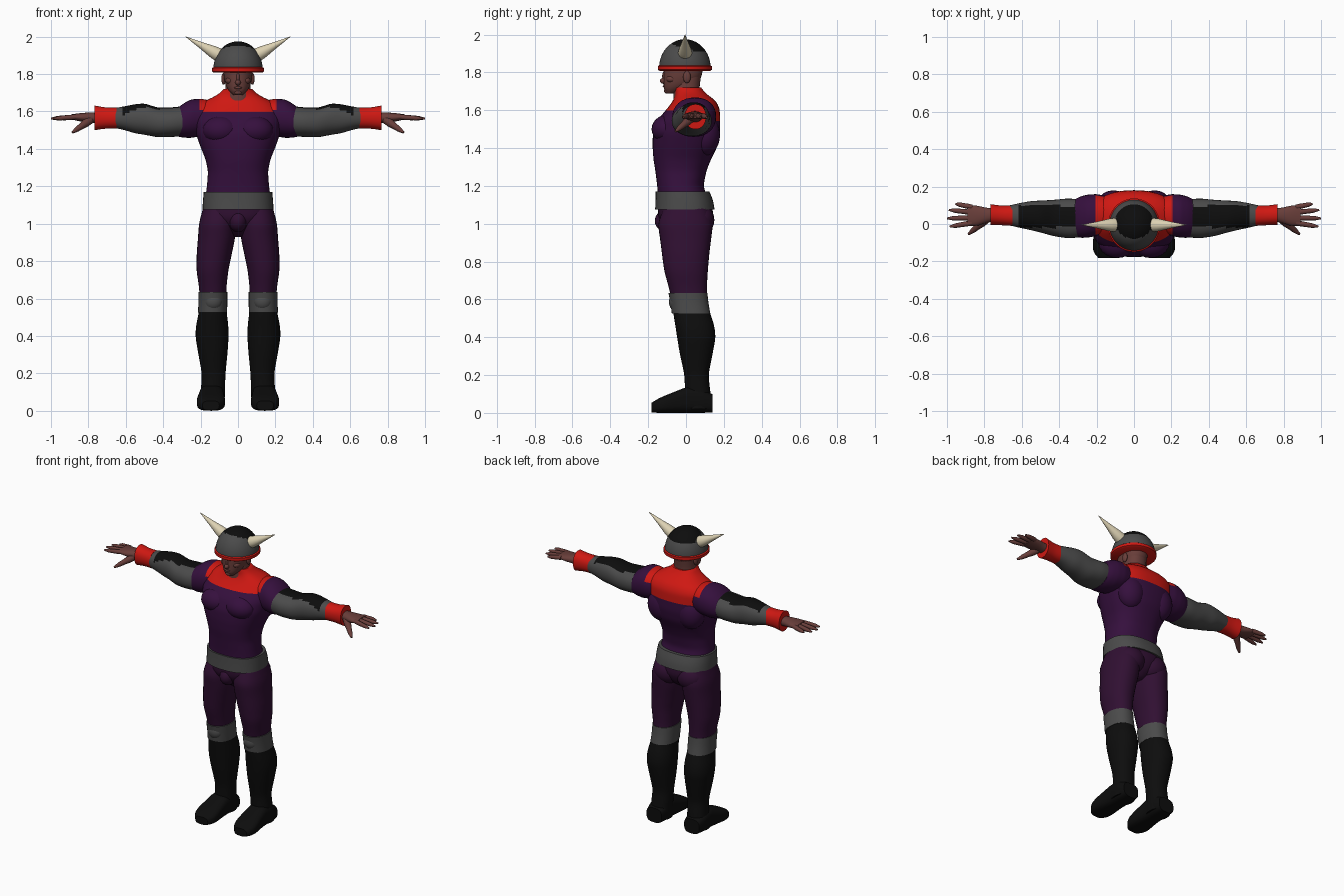
import bpy, bmesh, math
from mathutils import Vector, Matrix

if "Cube" in bpy.data.objects:
    bpy.data.objects.remove(bpy.data.objects["Cube"], do_unlink=True)


def material(name, rgb):
    m = bpy.data.materials.new(name)
    m.use_nodes = True
    m.diffuse_color = (*rgb, 1)
    bsdf = m.node_tree.nodes["Principled BSDF"]
    bsdf.inputs["Base Color"].default_value = (*rgb, 1)
    bsdf.inputs["Roughness"].default_value = 0.8
    return m


PURPLE = material("purple shirt", (0.036, 0.005, 0.047))
PLUM = material("plum trousers", (0.03, 0.005, 0.032))
RED = material("red trim", (0.62, 0.009, 0.006))
GREY = material("grey cloth", (0.07, 0.07, 0.07))
BLACK = material("black", (0.004, 0.004, 0.004))
SKIN = material("brown skin", (0.14, 0.048, 0.042))
HORN = material("ivory horn", (0.72, 0.64, 0.45))


def finish(name, bm, mats, rule=None, mirror=False):
    bmesh.ops.recalc_face_normals(bm, faces=bm.faces)
    for f in bm.faces:
        f.smooth = True
        if rule:
            f.material_index = int(rule(f.calc_center_median()))
    me = bpy.data.meshes.new(name)
    bm.to_mesh(me)
    bm.free()
    for m in mats:
        me.materials.append(m)
    me.set_sharp_from_angle(angle=math.radians(45))
    ob = bpy.data.objects.new(name, me)
    bpy.context.scene.collection.objects.link(ob)
    if mirror:
        ob.modifiers.new("mirror", "MIRROR")
    return ob


def resample(rows, n):
    """Even rows along the first value, softened so the profile flows."""
    lo, hi, out = rows[0][0], rows[-1][0], []
    for i in range(n + 1):
        t = lo + (hi - lo) * i / n
        k = 0
        while k < len(rows) - 2 and (rows[k + 1][0] - t) * (hi - lo) < 0:
            k += 1
        a, b = rows[k], rows[k + 1]
        f = (t - a[0]) / (b[0] - a[0])
        out.append([p + (q - p) * f for p, q in zip(a, b)])
    for _ in range(3):
        out = [out[0]] + [[(p + 2 * q + r) / 4 for p, q, r in zip(*out[i - 1:i + 2])]
                          for i in range(1, n)] + [out[-1]]
    return out


def loft(name, axis, rows, mats, rule=None, mirror=False, n=24, sides=32, power=2.2):
    """Rows are: position on the axis, two centre values, two radii."""
    bm = bmesh.new()
    rings = []
    for t, a, b, ra, rb in (resample(rows, n) if n else rows):
        ring = []
        for i in range(sides):
            ang = math.tau * i / sides
            c, s = math.cos(ang), math.sin(ang)
            u = a + ra * math.copysign(abs(c) ** (2 / power), c)
            v = b + rb * math.copysign(abs(s) ** (2 / power), s)
            ring.append(bm.verts.new({"x": (t, u, v), "y": (u, t, v), "z": (u, v, t)}[axis]))
        rings.append(ring)
    for r, q in zip(rings, rings[1:]):
        for i in range(sides):
            j = (i + 1) % sides
            bm.faces.new((r[i], r[j], q[j], q[i]))
    bm.faces.new(rings[0])
    bm.faces.new(rings[-1])
    return finish(name, bm, mats, rule, mirror)


def blob(name, centre, radii, mat, mirror=False):
    bm = bmesh.new()
    bmesh.ops.create_uvsphere(bm, u_segments=20, v_segments=12, radius=1,
                              matrix=Matrix.Translation(centre) @ Matrix.Diagonal((*radii, 1)))
    return finish(name, bm, [mat], None, mirror)


def taper(name, start, end, radii, mat, sides=14):
    """A mirrored straight limb with radii spread evenly along it."""
    start, end = Vector(start), Vector(end)
    turn = (end - start).to_track_quat("Z", "Y")
    bm = bmesh.new()
    rings = []
    for k, r in enumerate(radii):
        c = start.lerp(end, k / (len(radii) - 1))
        rings.append([bm.verts.new(c + turn @ Vector((r * math.cos(math.tau * i / sides),
                                                      r * math.sin(math.tau * i / sides), 0)))
                      for i in range(sides)])
    for r, q in zip(rings, rings[1:]):
        for i in range(sides):
            j = (i + 1) % sides
            bm.faces.new((r[i], r[j], q[j], q[i]))
    bm.faces.new(rings[0])
    bm.faces.new(rings[-1])
    return finish(name, bm, [mat], None, True)


# Torso with red yoke, lower at the back
def yoke(c):
    return abs(c.x) < 0.215 and c.z > (1.6 if c.y < 0.04 else 1.54)


loft("torso", "z", [
    (1.1, 0, -.01, .18, .135), (1.2, 0, -.03, .166, .122), (1.28, 0, -.027, .16, .135),
    (1.34, 0, -.02, .172, .152), (1.41, 0, -.005, .2, .172), (1.48, 0, .003, .225, .178),
    (1.55, 0, .015, .235, .165), (1.61, 0, .04, .225, .138), (1.655, 0, .045, .185, .11),
    (1.685, 0, .025, .11, .08), (1.72, 0, .008, .076, .072)],
    [PURPLE, RED], yoke, n=56, sides=48, power=2.4)
blob("chest_muscles", (.09, -.1, 1.5), (.1, .082, .075), PURPLE, True)
blob("back_muscles", (.11, .1, 1.47), (.09, .08, .11), PURPLE, True)
loft("shoulders", "x", [
    (.15, .05, 1.57, .1, .09), (.2, .048, 1.568, .112, .1), (.25, .042, 1.562, .115, .103),
    (.29, .036, 1.552, .11, .092), (.315, .033, 1.545, .1, .08)],
    [PURPLE, RED], lambda c: c.x < .205 and c.z > 1.6, True)

# Sleeves with a black panel along the top
loft("arms", "x", [
    (.28, .03, 1.55, .1, .08), (.35, .03, 1.543, .107, .079), (.43, .032, 1.541, .097, .079),
    (.5, .04, 1.56, .085, .084), (.55, .045, 1.561, .078, .078), (.62, .046, 1.565, .064, .06),
    (.68, .046, 1.565, .05, .05)],
    [GREY, BLACK], lambda c: abs(c.y - .04) < .058 and c.z > 1.57 and c.x < .62, True, n=32)
loft("wrist_cuffs", "x", [
    (.65, .045, 1.565, .055, .056), (.71, .046, 1.565, .052, .056), (.768, .05, 1.566, .056, .066)],
    [RED], None, True, n=8)

# Hands
loft("palms", "x", [
    (.74, .05, 1.565, .034, .03), (.79, .046, 1.567, .04, .028), (.84, .044, 1.569, .055, .023),
    (.89, .046, 1.571, .055, .014)], [SKIN], None, True, n=12, sides=20)
for label, y0, x1, y1 in (("little", .09, .955, .108), ("ring", .062, .99, .075),
                          ("middle", .033, 1.0, .03), ("index", .006, .985, -.014)):
    taper(label + "_fingers", (.865, y0, 1.571), (x1, y1, 1.562), (.013, .014, .013, .012, .005), SKIN)
taper("thumbs", (.79, .025, 1.555), (.885, -.055, 1.488), (.022, .022, .017, .014, .006), SKIN)

# Belt and hips
loft("belt", "z", [(1.075, 0, -.006, .19, .157), (1.12, 0, -.008, .188, .153),
                   (1.17, 0, -.018, .183, .142)], [GREY], n=6, sides=40, power=2.4)
loft("hips", "z", [(.93, 0, 0, .04, .06), (.97, 0, 0, .1, .115), (1.03, 0, -.002, .187, .145),
                   (1.1, 0, -.005, .183, .145)], [PLUM], n=14)
blob("seat", (.085, .07, 1.02), (.095, .08, .085), PLUM, True)
blob("crotch", (0, -.1, 1.015), (.05, .065, .06), PLUM)

# Legs: trousers down to the knee, tall boots below
loft("legs", "z", [
    (1.08, .1, 0, .088, .12), (1.0, .11, -.003, .099, .146), (.92, .115, -.002, .099, .135),
    (.84, .127, -.002, .094, .125), (.75, .137, 0, .085, .115), (.66, .135, .01, .073, .1),
    (.58, .133, .02, .07, .092), (.52, .135, .032, .075, .098), (.46, .138, .047, .086, .103),
    (.4, .139, .055, .089, .102), (.32, .135, .054, .08, .088), (.2, .13, .055, .063, .063),
    (.11, .134, .062, .064, .067), (.02, .14, .064, .068, .072)],
    [PLUM, BLACK], lambda c: c.z < .57, True, n=72)
loft("knee_bands", "z", [
    (.525, .136, .027, .078, .102), (.58, .134, .018, .077, .1), (.635, .134, .01, .077, .103)],
    [GREY], None, True, n=6)
blob("knee_caps", (.132, -.05, .585), (.05, .04, .05), GREY, True)
loft("boot_feet", "y", [
    (.14, .14, .05, .056, .048), (.08, .14, .065, .068, .065), (.01, .141, .07, .066, .07),
    (-.05, .143, .058, .071, .058), (-.11, .145, .046, .077, .046), (-.155, .146, .036, .072, .036),
    (-.182, .145, .028, .045, .025)], [BLACK], None, True, n=24, power=3)

# Neck and head
loft("neck", "z", [(1.64, 0, .01, .08, .075), (1.7, 0, .0, .068, .068), (1.8, 0, .01, .066, .072)],
     [SKIN], n=8)
loft("head", "z", [
    (1.688, 0, -.078, .025, .025), (1.705, 0, -.064, .046, .052), (1.735, 0, -.035, .064, .083),
    (1.775, 0, -.018, .075, .1), (1.84, 0, -.012, .08, .105)], [SKIN], n=16)
blob("nose", (0, -.116, 1.755), (.015, .022, .016), SKIN)
blob("nose_bridge", (0, -.11, 1.78), (.01, .016, .03), SKIN)
blob("lips", (0, -.109, 1.727), (.022, .014, .008), SKIN)
blob("chin", (0, -.1, 1.702), (.022, .017, .014), SKIN)
blob("cheeks", (.042, -.075, 1.765), (.025, .03, .02), SKIN, True)
blob("ears", (.077, .005, 1.775), (.012, .02, .032), SKIN, True)

# Helmet with black crown, red rim and horns
steps = [math.radians(88) * k / 20 for k in range(21)]
loft("helmet", "z", [(1.825 + .15 * math.sin(a), 0, -.006, .132 * math.cos(a), .136 * math.cos(a))
                     for a in steps],
     [GREY, BLACK], lambda c: math.hypot(c.x / .1, (c.y - .012) / .092) < 1, n=0, sides=64, power=2)
loft("helmet_rim", "z", [(1.808, 0, -.006, .13, .134), (1.814, 0, -.006, .139, .143),
                         (1.832, 0, -.006, .139, .143), (1.838, 0, -.006, .13, .134)],
     [RED], n=0, sides=48, power=2)
taper("horns", (.075, -.005, 1.887), (.28, -.005, 2.0),
      (.035, .037, .033, .026, .019, .013, .007, .001), HORN, 18)
